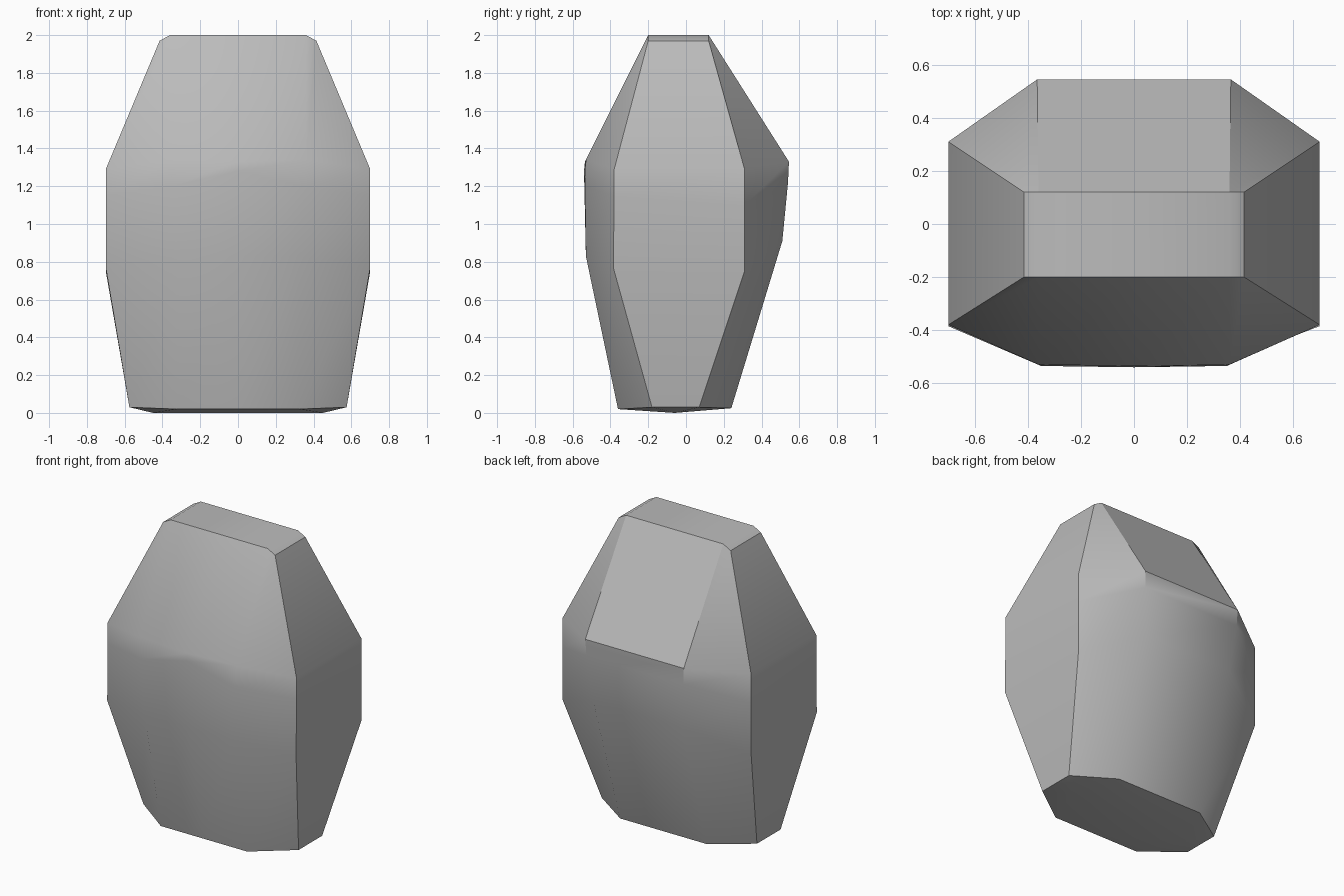
import bpy, bmesh, math

if "Cube" in bpy.data.objects:
    bpy.data.objects.remove(bpy.data.objects["Cube"], do_unlink=True)

grey = bpy.data.materials.new("stone grey")
grey.use_nodes = True
colour = (0.5, 0.5, 0.5, 1)
grey.diffuse_color = colour
grey.node_tree.nodes["Principled BSDF"].inputs["Base Color"].default_value = colour

# Half rings from base to top: front centre, front, side front, side back, back
RINGS = [
    [(0, -.36, .02), (.32, -.36, .02), (.575, -.18, .03), (.575, .07, .03), (.32, .24, .025)],
    [(0, -.53, .83), (.32, -.53, .83), (.7, -.385, .77), (.7, .31, .75), (.33, .51, .91)],
    [(0, -.54, 1.28), (.35, -.535, 1.2), (.7, -.38, 1.15), (.7, .31, 1.1), (.36, .54, 1.22)],
    [(0, -.535, 1.33), (.36, -.53, 1.34), (.7, -.38, 1.29), (.7, .31, 1.29), (.365, .545, 1.33)],
    [(0, -.2, 2), (.36, -.2, 2), (.415, -.2, 1.97), (.415, .12, 1.97), (.36, .12, 2)],
]

bm = bmesh.new()


def full_ring(half):
    """Close a half ring by mirroring all but its centre point."""
    mirrored = [(-x, y, z) for x, y, z in reversed(half[1:])]
    return [bm.verts.new(p) for p in half + mirrored]


# Faceted walls
loops = [full_ring(half) for half in RINGS]
count = len(loops[0])
for low, high in zip(loops, loops[1:]):
    for i in range(count):
        j = (i + 1) % count
        bm.faces.new((low[i], low[j], high[j], high[i]))

# Top with chamfered ends
top = loops[-1]
bm.faces.new((top[0], top[1], top[4], top[5], top[8]))
bm.faces.new(top[1:5])
bm.faces.new(top[5:9])

# Slightly bulging underside
base = loops[0]
left, right = [bm.verts.new((x, -.06, 0)) for x in (.45, -.45)]
for start, hub in ((1, left), (5, right)):
    for i in range(start, start + 3):
        bm.faces.new((base[i], base[i + 1], hub))
bm.faces.new((base[0], base[1], left, right, base[8]))
bm.faces.new((base[4], base[5], right, left))

bmesh.ops.recalc_face_normals(bm, faces=bm.faces)
mesh = bpy.data.meshes.new("faceted_block")
bm.to_mesh(mesh)
bm.free()
mesh.materials.append(grey)
block = bpy.data.objects.new("faceted_block", mesh)
bpy.context.collection.objects.link(block)

# Soft facets with crisp main edges
bpy.ops.object.select_all(action="DESELECT")
block.select_set(True)
bpy.context.view_layer.objects.active = block
bpy.ops.object.shade_smooth_by_angle(angle=math.radians(30))
